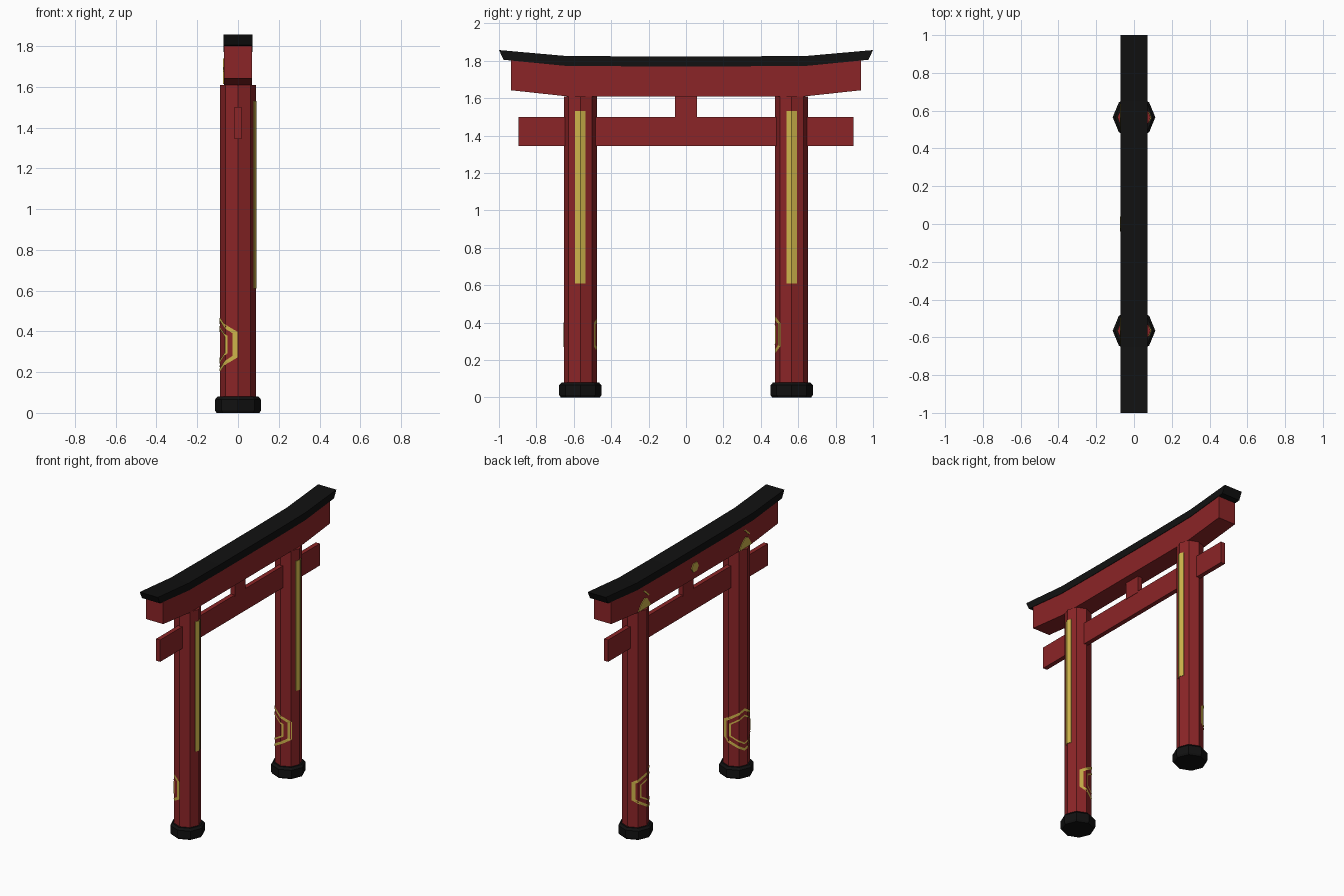
import bpy, bmesh, math

if "Cube" in bpy.data.objects:
    bpy.data.objects.remove(bpy.data.objects["Cube"])


def mat(name, rgb):
    m = bpy.data.materials.new(name)
    m.diffuse_color = (*rgb, 1)
    m.use_nodes = True
    m.node_tree.nodes["Principled BSDF"].inputs["Base Color"].default_value = m.diffuse_color
    return m


RED = mat("vermilion_red", (0.26, 0.018, 0.02))
BLACK = mat("lacquer_black", (0.0055, 0.0055, 0.0055))
GOLD = mat("gold", (0.62, 0.46, 0.07))
POST_Y, POST_R = 0.565, 0.088


def make(name, verts, faces, material, fix=True):
    me = bpy.data.meshes.new(name)
    me.from_pydata(verts, [], faces)
    if fix:
        bm = bmesh.new()
        bm.from_mesh(me)
        bmesh.ops.recalc_face_normals(bm, faces=bm.faces)
        bm.to_mesh(me)
        bm.free()
    me.materials.append(material)
    ob = bpy.data.objects.new(name, me)
    bpy.context.collection.objects.link(ob)
    return ob


def loft(name, rings, material):
    """Closed solid through rings with equal point counts."""
    n = len(rings[0])
    faces = [tuple(range(n)), tuple(range((len(rings) - 1) * n, len(rings) * n))]
    for k in range(len(rings) - 1):
        for i in range(n):
            j = (i + 1) % n
            faces.append((k * n + i, k * n + j, (k + 1) * n + j, (k + 1) * n + i))
    return make(name, [p for r in rings for p in r], faces, material)


def octagon(r, y, z):
    return [(r * math.cos(i * math.pi / 4), y + r * math.sin(i * math.pi / 4), z) for i in range(8)]


def box(name, x, y, z0, z1, material):
    loft(name, [[(-x, -y, z), (x, -y, z), (x, y, z), (-x, y, z)] for z in (z0, z1)], material)


def beam(name, half, x, material):
    """Bent beam: stations (y, bottom y, z bottom, z top), mirrored in y."""
    full = [(-a, -b, c, d) for a, b, c, d in reversed(half)] + half
    loft(name, [[(-x, b, lo), (x, b, lo), (x, a, hi), (-x, a, hi)] for a, b, lo, hi in full], material)


def side_plate(name, pts, x=-0.07):
    """Thin painted plate on the rear face of the top beam."""
    loft(name, [[(x + d, y, z) for y, z in pts] for d in (0.002, -0.003)], GOLD)


def hex_ring(name, y, centre, outer, inner, zc=0.335):
    """Painted hexagonal outline wrapped around an octagonal post."""
    corners = [(1, -0.42), (1, 0.42), (0, 1), (-1, 0.42), (-1, -0.42), (0, -1)]
    steps, verts = 16, []
    for k in range(6):
        (u0, v0), (u1, v1) = corners[k], corners[(k + 1) % 6]
        for s in range(steps):
            u, v = u0 + (u1 - u0) * s / steps, v0 + (v1 - v0) * s / steps
            for width, height in (outer, inner):
                deg = centre + u * width
                r = POST_R * math.cos(math.pi / 8) / math.cos(math.radians(deg % 45 - 22.5)) + 0.003
                t = math.radians(deg)
                verts.append((r * math.cos(t), y + r * math.sin(t), zc + v * height))
    n = len(verts)
    faces = [(i, (i + 2) % n, (i + 3) % n, i + 1) for i in range(0, n, 2)]
    make(name, verts, faces, GOLD, fix=False)


# posts, feet and painted details
for label, s, centre in (("left", -1, 163), ("right", 1, 213)):
    y = s * POST_Y
    loft(label + "_post", [octagon(POST_R, y, 0.06), octagon(POST_R, y, 1.61)], RED)
    loft(label + "_foot", [octagon(0.105, y, 0), octagon(0.113, y, 0.012),
                           octagon(0.113, y, 0.065), octagon(0.1, y, 0.08)], BLACK)
    # gold strip folded over the post corner
    w, k = 0.028, math.tan(math.pi / 8)
    rings = []
    for z in (0.61, 1.53):
        out = [(POST_R + 0.004 - abs(d) * k, y + d, z) for d in (-w, 0, w)]
        rings.append(out + [(p[0] - 0.006, p[1], z) for p in reversed(out)])
    loft(label + "_gold_strip", rings, GOLD)
    hex_ring(label + "_outer_hexagon", y, centre, (106, 0.15), (88, 0.133))
    hex_ring(label + "_inner_hexagon", y, centre, (70, 0.105), (62, 0.093))
    # crest on the top beam above the post
    side_plate(label + "_beam_crest", [(y - 0.07, 1.613), (y + 0.07, 1.613), (y + 0.045, 1.65),
                                       (y, 1.685), (y - 0.03, 1.675)])
    side_plate(label + "_beam_streak", [(y - 0.05, 1.695), (y - 0.04, 1.69), (y + 0.01, 1.735), (y, 1.74)])

side_plate("middle_beam_crest", [(0.04 * math.cos(i * math.pi / 3), 1.69 + 0.035 * math.sin(i * math.pi / 3))
                                 for i in range(6)])

# crossbeams
box("tie_beam", 0.016, 0.895, 1.345, 1.5, RED)
box("centre_strut", 0.018, 0.06, 1.49, 1.62, RED)
beam("top_beam", [(0.64, 0.64, 1.61, 1.775), (0.935, 0.935, 1.642, 1.808)], 0.068, RED)

# black roof with raised ends
beam("roof", [(0.3, 0.3, 1.77, 1.823), (0.65, 0.65, 1.773, 1.826), (1.0, 0.975, 1.805, 1.857)], 0.071, BLACK)
